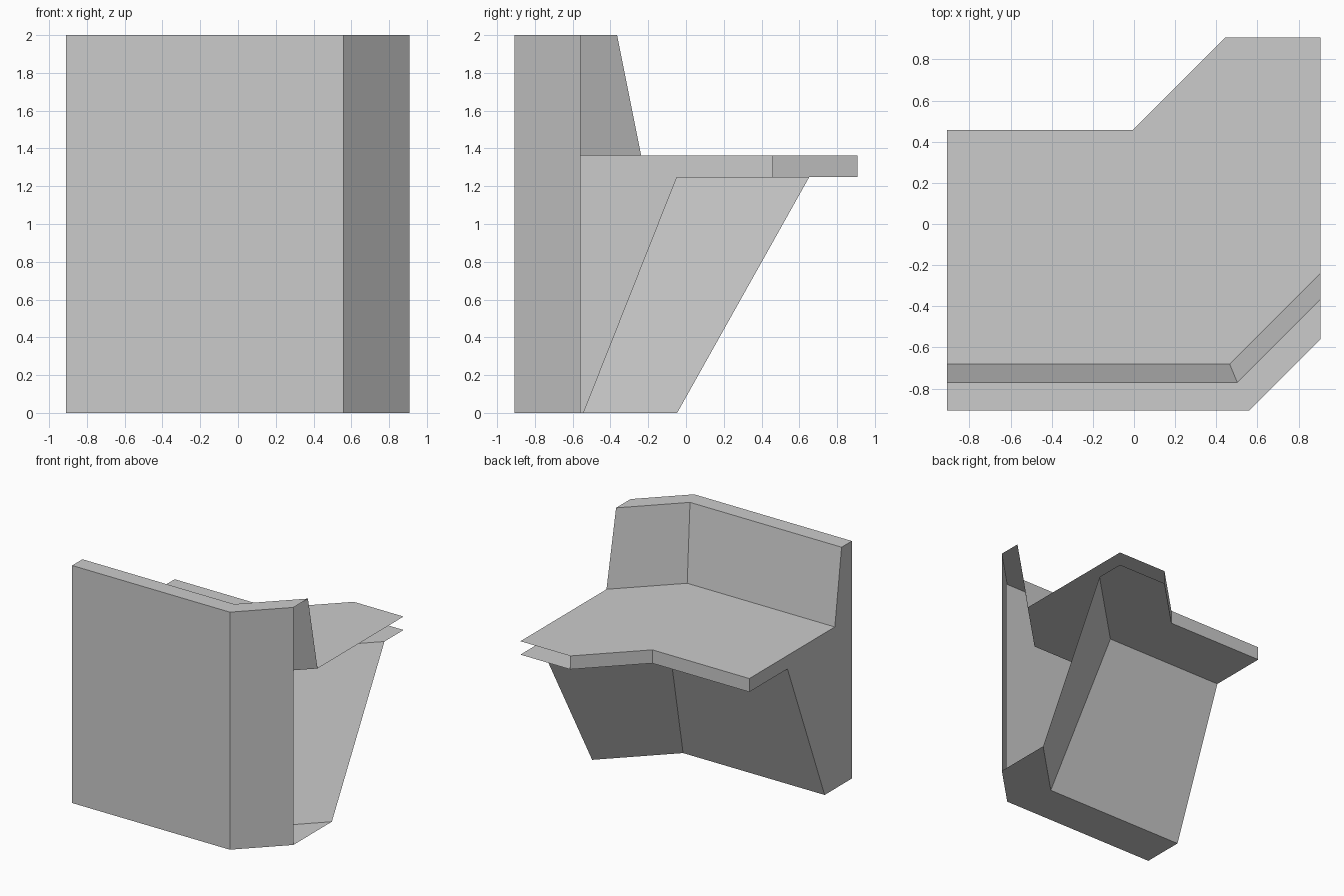
import bpy, bmesh, math
from mathutils import Vector

if "Cube" in bpy.data.objects:
    bpy.data.objects.remove(bpy.data.objects["Cube"])

EDGE = 0.91                      # half width of the square footprint
KINK_X = 0.56                    # where the outer back wall turns 45 degrees
MITRE = math.tan(math.radians(22.5))

# Bench cross-section as (y, z): back wall, sloped base, seat slab, leaning backrest
profile = [(-0.907, 0), (-0.545, 0), (-0.05, 1.25), (0.457, 1.25),
           (0.457, 1.363), (-0.68, 1.363), (-0.77, 2), (-0.907, 2)]


def kink_x(y):
    return KINK_X - (y + EDGE) * MITRE


bm = bmesh.new()

# Sweep the section: straight run, mitred corner, then a 45 degree run past the edge
rings = [
    [bm.verts.new((-EDGE, y, z)) for y, z in profile],
    [bm.verts.new((kink_x(y), y, z)) for y, z in profile],
    [bm.verts.new((kink_x(y) + 2, y + 2, z)) for y, z in profile],
]
n = len(profile)
for a, b in zip(rings, rings[1:]):
    for i in range(n):
        j = (i + 1) % n
        bm.faces.new((a[i], a[j], b[j], b[i]))
bm.faces.new(rings[0])
bm.faces.new(rings[-1])
bmesh.ops.recalc_face_normals(bm, faces=bm.faces[:])

# Trim to the square footprint, leaving the joining end open
for axis in (Vector((1, 0, 0)), Vector((0, 1, 0))):
    bmesh.ops.bisect_plane(bm, geom=bm.verts[:] + bm.edges[:] + bm.faces[:],
                           plane_co=axis * 0.907, plane_no=axis, clear_outer=True)

mesh = bpy.data.meshes.new("corner_bench")
bm.to_mesh(mesh)
bm.free()
bench = bpy.data.objects.new("corner_bench", mesh)
bpy.context.collection.objects.link(bench)

# Plain light grey
grey = bpy.data.materials.new("light grey")
grey.diffuse_color = (0.6, 0.6, 0.6, 1)
grey.use_nodes = True
grey.node_tree.nodes["Principled BSDF"].inputs["Base Color"].default_value = grey.diffuse_color
mesh.materials.append(grey)
